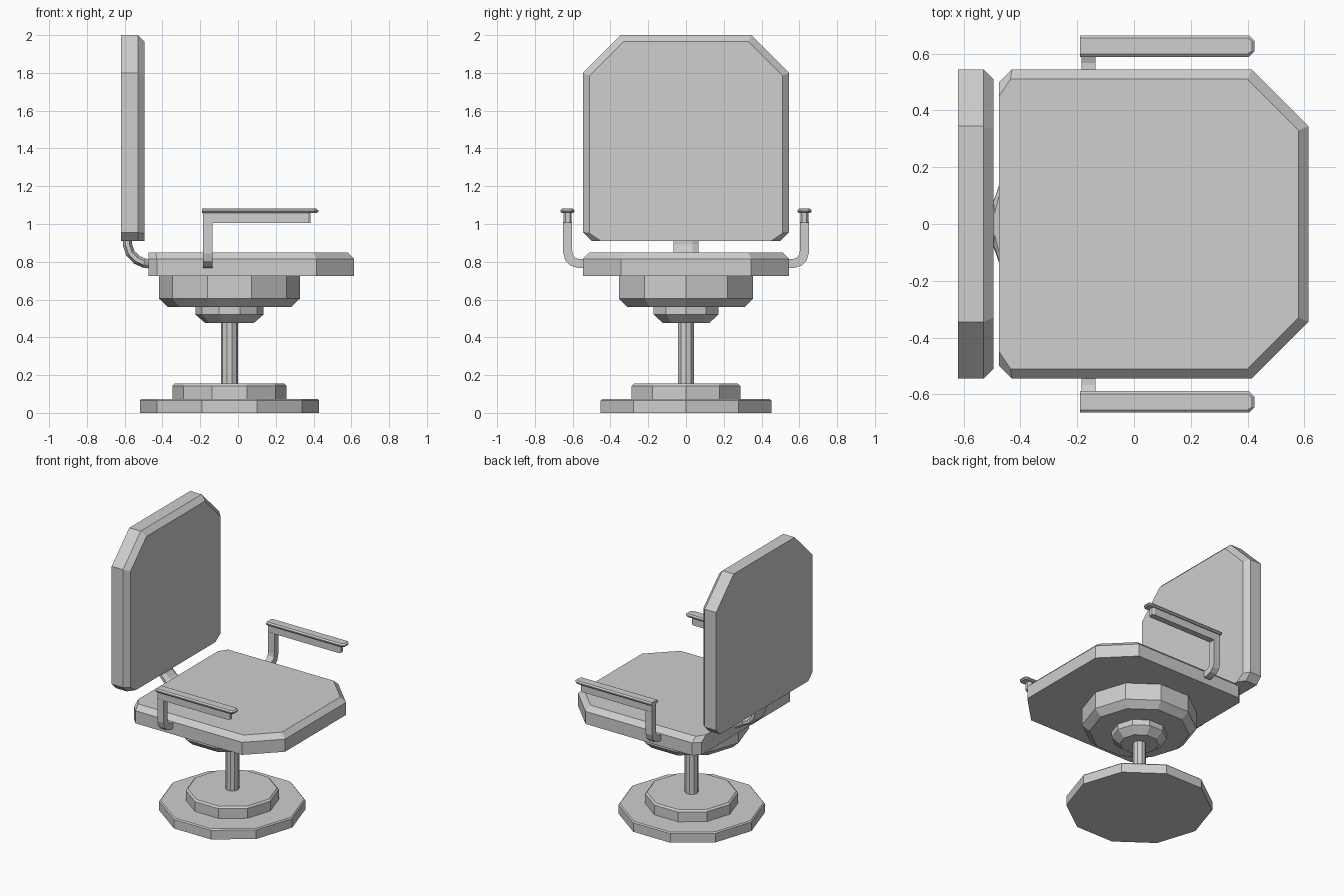
import bpy
import bmesh
import math
from mathutils import Vector

cube = bpy.data.objects.get("Cube")
if cube:
    bpy.data.objects.remove(cube, do_unlink=True)

grey = bpy.data.materials.new("light_grey")
grey.use_nodes = True
COLOUR = (0.62, 0.62, 0.62, 1)
grey.diffuse_color = COLOUR
grey.node_tree.nodes["Principled BSDF"].inputs["Base Color"].default_value = COLOUR


def loft(name, rings):
    """Skin a list of equal-length point rings and cap both ends."""
    bm = bmesh.new()
    loops = [[bm.verts.new(p) for p in ring] for ring in rings]
    count = len(loops[0])
    for low, high in zip(loops, loops[1:]):
        for i in range(count):
            j = (i + 1) % count
            bm.faces.new((low[i], low[j], high[j], high[i]))
    bm.faces.new(loops[0][::-1])
    bm.faces.new(loops[-1])
    bmesh.ops.recalc_face_normals(bm, faces=bm.faces)
    mesh = bpy.data.meshes.new(name)
    bm.to_mesh(mesh)
    bm.free()
    mesh.materials.append(grey)
    obj = bpy.data.objects.new(name, mesh)
    bpy.context.collection.objects.link(obj)
    return obj


def turned(name, profile, sides=10, cx=-0.045):
    """Faceted turned part from (radius, height) pairs."""
    angles = [math.tau * i / sides for i in range(sides)]
    loft(name, [[(cx + r * math.cos(a), r * math.sin(a), z) for a in angles]
                for r, z in profile])


def mirrored(half):
    return half + [(u, -v) for u, v in reversed(half)]


def cushion(name, place):
    """Cut-corner pad whose top rim is bevelled except at its rear edge."""
    outer = mirrored([(-0.545, 0.5), (-0.5, 0.545), (0.345, 0.545), (0.545, 0.345)])
    inner = mirrored([(-0.545, 0.45), (-0.505, 0.51), (0.33, 0.51), (0.51, 0.33)])
    levels = ((outer, 0), (outer, 0.09), (inner, 0.125))
    loft(name, [[place(u, v, h) for u, v in shape] for shape, h in levels])


# Pedestal
turned("base_plate", [(0.475, 0), (0.475, 0.065), (0.467, 0.073)])
turned("base_step", [(0.302, 0.07), (0.302, 0.143), (0.29, 0.155)])
turned("column", [(0.045, 0.15), (0.045, 0.48)])
turned("lower_hub", [(0.128, 0.475), (0.18, 0.52), (0.18, 0.565)])
turned("upper_hub", [(0.325, 0.56), (0.373, 0.605), (0.373, 0.73)])

# Cushions
cushion("seat", lambda u, v, h: (u + 0.07, v, h + 0.725))
cushion("backrest", lambda u, v, h: (h - 0.62, v, u + 1.455))

# Curved bracket joining seat and backrest: x, z, direction angle, half width
stations = [(-0.585, 0.93, 90, 0.065), (-0.585, 0.89, 85, 0.065),
            (-0.57, 0.845, 62, 0.065), (-0.535, 0.81, 35, 0.065),
            (-0.497, 0.793, 15, 0.07), (-0.473, 0.79, 0, 0.14)]
rings = []
for x, z, angle, w in stations:
    a = math.radians(angle)
    normal = Vector((math.sin(a), 0, math.cos(a)))
    section = mirrored([(-0.025, w - 0.03), (-0.01, w), (0.01, w), (0.025, w - 0.03)])
    rings.append([Vector((x, v, z)) + normal * t for t, v in section])
loft("back_bracket", rings)

# Armrests, one on each side
for side, word in ((1, "left"), (-1, "right")):
    # Post bends out from the seat and rises
    path = [((0.53, 0.768), (0.53, 0.815)), ((0.575, 0.768), (0.568, 0.815)),
            ((0.612, 0.78), (0.588, 0.823)), ((0.638, 0.805), (0.6, 0.84)),
            ((0.65, 0.845), (0.604, 0.865)), ((0.65, 1.01), (0.604, 1.01))]
    loft(word + "_arm_post",
         [[(-0.185, side * a[0], a[1]), (-0.135, side * a[0], a[1]),
           (-0.135, side * b[0], b[1]), (-0.185, side * b[0], b[1])] for a, b in path])

    # Rail with a clipped front end
    rail = mirrored([(-0.185, 0.022), (0.37, 0.022), (0.385, 0.012)])
    loft(word + "_arm_rail",
         [[(x, side * 0.627 + y, z) for x, y in rail] for z in (1.005, 1.065)])

    # Flat pad with a softened top rim
    pad = []
    for z, inset in ((1.058, 0.008), (1.066, 0), (1.073, 0), (1.081, 0.01)):
        half = mirrored([(-0.19, 0.038 - inset), (0.405 - inset / 2, 0.038 - inset),
                         (0.425 - inset, 0.018)])
        pad.append([(x, side * 0.627 + y, z) for x, y in half])
    loft(word + "_arm_pad", pad)
